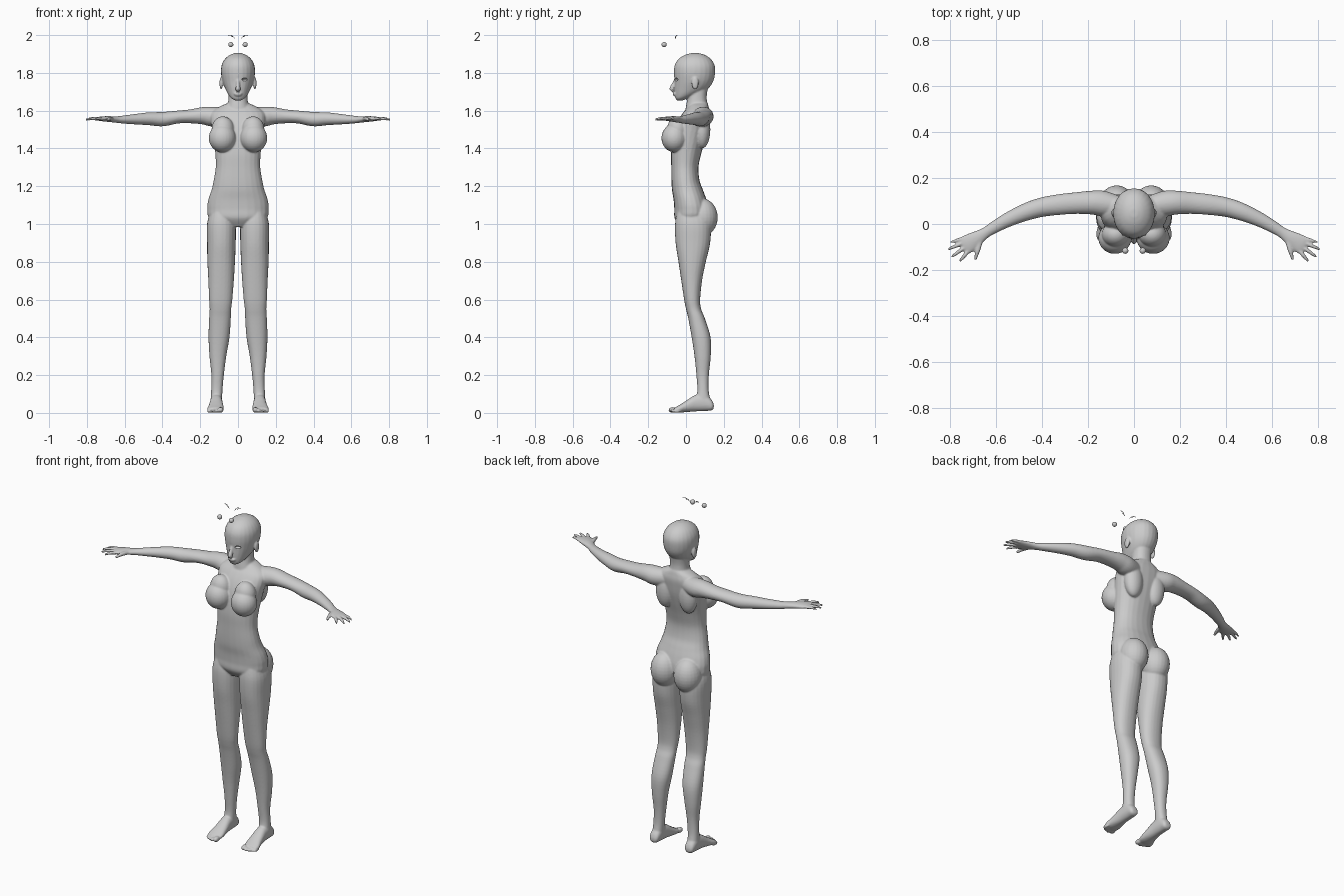
import bpy, bmesh
from math import sin, cos, pi
from mathutils import Vector, Matrix

SIDES = 24


def spline(rows, steps=5):
    """Catmull-Rom interpolation through rows of numbers."""
    out = []
    for i in range(len(rows) - 1):
        p = [Vector(rows[max(0, min(len(rows) - 1, i + k))]) for k in (-1, 0, 1, 2)]
        for s in range(steps):
            t = s / steps
            out.append(0.5 * (2 * p[1] + (p[2] - p[0]) * t
                              + (2 * p[0] - 5 * p[1] + 4 * p[2] - p[3]) * t * t
                              + (3 * p[1] - p[0] - 3 * p[2] + p[3]) * t ** 3))
    return out + [Vector(rows[-1])]


def skin(bm, rings):
    loops = [[bm.verts.new(co) for co in r] for r in rings]
    n = len(loops[0])
    for a, b in zip(loops, loops[1:]):
        for i in range(n):
            bm.faces.new((a[i], a[(i + 1) % n], b[(i + 1) % n], b[i]))
    bm.faces.new(loops[0][::-1])
    bm.faces.new(loops[-1])


def loft(bm, rows, axis="z", power=0.9):
    """Rows: position, x min, x max, other min, other max."""
    rings = []
    for h, x0, x1, w0, w1 in spline(rows):
        ring = []
        for i in range(SIDES):
            a = 2 * pi * i / SIDES
            c, s = cos(a), sin(a)
            c = abs(c) ** power * (1 if c > 0 else -1)
            s = abs(s) ** power * (1 if s > 0 else -1)
            x = (x0 + x1) / 2 + (x1 - x0) / 2 * c
            w = (w0 + w1) / 2 + (w1 - w0) / 2 * s
            ring.append((x, w, h) if axis == "z" else (x, h, w))
        rings.append(ring)
    skin(bm, rings)


def tube(bm, rows):
    """Rows: x, y, z, sideways radius, upright radius."""
    pts = spline(rows)
    rings = []
    for i, p in enumerate(pts):
        d = Vector(pts[min(i + 1, len(pts) - 1)][:3]) - Vector(pts[max(i - 1, 0)][:3])
        side = d.cross(Vector((0, 0, 1))).normalized()
        up = side.cross(d).normalized()
        rings.append([Vector(p[:3]) + side * p[3] * cos(2 * pi * k / SIDES)
                      + up * p[4] * sin(2 * pi * k / SIDES) for k in range(SIDES)])
    skin(bm, rings)


def blob(bm, centre, radii):
    m = Matrix.Translation(centre) @ Matrix.Diagonal((*radii, 1))
    bmesh.ops.create_uvsphere(bm, u_segments=24, v_segments=16, radius=1, matrix=m)


def mirror(bm):
    g = bmesh.ops.duplicate(bm, geom=bm.verts[:] + bm.edges[:] + bm.faces[:])["geom"]
    for v in g:
        if isinstance(v, bmesh.types.BMVert):
            v.co.x *= -1


def finish(bm, name):
    bmesh.ops.recalc_face_normals(bm, faces=bm.faces)
    for f in bm.faces:
        f.smooth = True
    me = bpy.data.meshes.new(name)
    bm.to_mesh(me)
    bm.free()
    ob = bpy.data.objects.new(name, me)
    bpy.context.collection.objects.link(ob)
    return ob


body = bmesh.new()

# leg
loft(body, [(1.07, .03, .145, -.045, .10), (1.0, .012, .164, -.058, .13),
            (.9, .012, .164, -.055, .128), (.8, .016, .162, -.04, .105),
            (.7, .022, .157, -.025, .085), (.6, .03, .153, -.01, .075),
            (.55, .036, .15, 0, .08), (.5, .038, .153, .012, .1),
            (.4, .045, .156, .03, .13), (.3, .062, .151, .045, .131),
            (.2, .075, .141, .055, .121), (.12, .082, .142, .06, .12),
            (.06, .085, .145, .05, .13), (.025, .09, .14, .06, .13)])
# foot
loft(body, [(.147, .1, .13, .025, .045), (.135, .088, .142, .013, .07),
            (.1, .084, .146, .01, .1), (.05, .082, .148, .008, .095),
            (0, .077, .155, .004, .064), (-.035, .075, .163, .002, .042),
            (-.06, .08, .16, .004, .028)], "y")
# toes
for x, y, r in ((.091, -.07, .015), (.111, -.072, .0105), (.127, -.066, .0095),
                (.142, -.058, .009), (.155, -.048, .0085)):
    blob(body, (x, y, r + .001), (r * .95, .023, r))
# buttock, breast and shoulder blade
blob(body, (.075, .085, 1.035), (.078, .083, .1))
blob(body, (.083, -.062, 1.455), (.072, .068, .075))
blob(body, (.08, -.045, 1.50), (.06, .055, .07))
blob(body, (.075, .085, 1.5), (.055, .044, .1))
# arm and palm
tube(body, [(.05, .075, 1.57, .04, .045), (.13, .088, 1.568, .055, .052),
            (.18, .093, 1.573, .052, .047), (.25, .091, 1.57, .047, .037),
            (.32, .085, 1.566, .045, .034), (.4, .073, 1.555, .042, .038),
            (.47, .052, 1.557, .038, .034), (.54, .022, 1.555, .032, .028),
            (.6, -.01, 1.553, .027, .022), (.645, -.038, 1.553, .024, .017),
            (.69, -.067, 1.556, .035, .015), (.725, -.088, 1.557, .041, .012),
            (.742, -.098, 1.557, .036, .008)])
# fingers and thumb
for a, b, r in (((.742, -.062), (.798, -.08), .0075), ((.742, -.082), (.808, -.11), .0085),
                ((.733, -.1), (.793, -.143), .0085), ((.718, -.115), (.758, -.163), .0085),
                ((.668, -.075), (.69, -.155), .0105)):
    m = [(p + q) / 2 for p, q in zip(a, b)]
    tube(body, [(*a, 1.556, r * 1.1, r * 1.1), (*m, 1.558, r, r),
                (*b, 1.552, r * .6, r * .6)])
# ear
blob(body, (.089, .048, 1.745), (.009, .019, .033))
mirror(body)

# torso
loft(body, [(h, -w, w, f, b) for h, w, f, b in (
    (.985, .06, -.03, .07), (1.03, .15, -.06, .115), (1.08, .163, -.062, .12),
    (1.13, .157, -.066, .108), (1.18, .14, -.074, .09), (1.23, .129, -.077, .072),
    (1.3, .118, -.078, .066), (1.37, .12, -.079, .08), (1.44, .128, -.072, .1),
    (1.5, .137, -.06, .115), (1.55, .145, -.04, .122), (1.59, .14, -.015, .125),
    (1.62, .1, .01, .12), (1.64, .055, .02, .115))])
# neck
loft(body, [(h, -w, w, f, b) for h, w, f, b in (
    (1.59, .075, -.005, .12), (1.635, .055, .002, .113), (1.68, .05, .012, .11),
    (1.74, .05, .03, .12))])
# head
loft(body, [(h, -w, w, f, b) for h, w, f, b in (
    (1.653, .014, -.046, -.02), (1.665, .034, -.056, .01), (1.685, .051, -.059, .06),
    (1.715, .067, -.061, .115), (1.755, .082, -.061, .144), (1.8, .09, -.064, .154),
    (1.84, .087, -.06, .152), (1.873, .07, -.04, .132), (1.895, .043, -.005, .1),
    (1.905, .015, .03, .065))], power=.97)
# nose and lips
tube(body, [(0, -.052, 1.775, .008, .006), (0, -.063, 1.745, .009, .01),
            (0, -.074, 1.717, .014, .012), (0, -.066, 1.705, .012, .008)])
blob(body, (0, -.079, 1.715), (.008, .01, .008))
blob(body, (0, -.057, 1.69), (.024, .014, .006))
blob(body, (0, -.055, 1.682), (.02, .014, .006))

figure = finish(body, "body")
remesh = figure.modifiers.new("blend", "REMESH")
remesh.mode = "VOXEL"
remesh.voxel_size = .0045
remesh.use_smooth_shade = True
soften = figure.modifiers.new("soften", "SMOOTH")
soften.factor = .5
soften.iterations = 5

# eye openings cut into the face
cut = bmesh.new()
blob(cut, (.037, -.054, 1.765), (.017, .016, .008))
mirror(cut)
cutter = finish(cut, "eye_socket_cutter")
cutter.hide_render = True
cutter.display_type = "WIRE"
hole = figure.modifiers.new("eye_sockets", "BOOLEAN")
hole.operation = "DIFFERENCE"
hole.solver = "EXACT"
hole.object = cutter

# spare eyeballs above the head
eyes = bmesh.new()
blob(eyes, (.038, -.116, 1.95), (.0135, .0135, .0135))
mirror(eyes)
finish(eyes, "eyeballs")

# spare lash strips above the head
lash = bmesh.new()
tube(lash, [(.018, -.056, 1.982, .002, .001), (.026, -.056, 1.992, .002, .0015),
            (.036, -.053, 1.992, .002, .0015)])
tube(lash, [(.03, -.052, 1.997, .002, .0015), (.042, -.05, 1.9985, .002, .0015),
            (.053, -.046, 1.997, .002, .001)])
mirror(lash)
finish(lash, "eyelashes")
